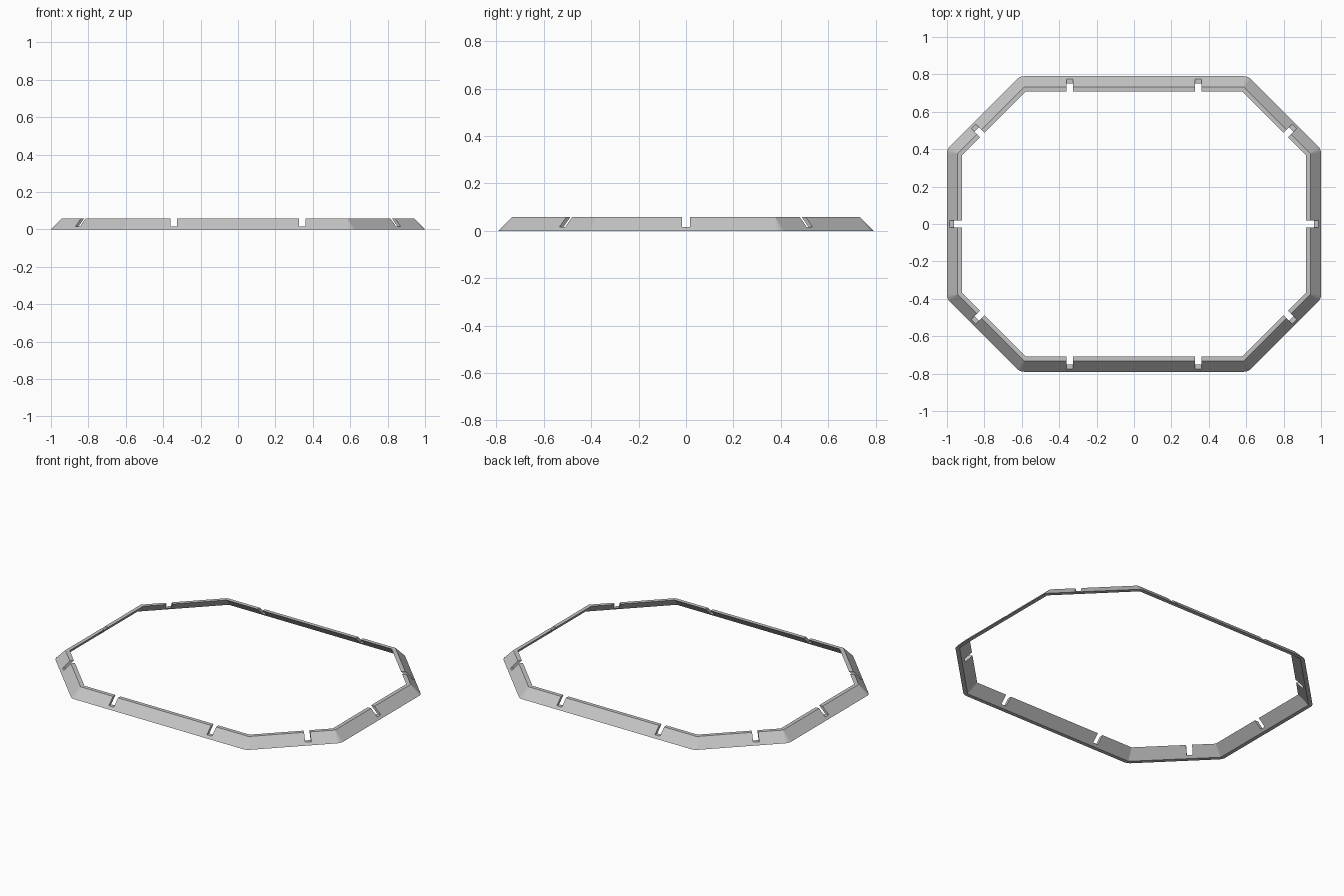
import bpy, bmesh
from math import cos, sin, tan, radians, pi
from mathutils import Vector, Matrix

default = bpy.data.objects.get("Cube")
if default:
    bpy.data.objects.remove(default, do_unlink=True)

HEIGHT = 0.058
HALF_X, HALF_Y = 0.943, 0.733      # sharp octagon at the top outer edge
CORNER_X, CORNER_Y = 0.587, 0.377
SEGMENTS = 8                       # facets per rounded corner

grey = bpy.data.materials.new("light grey")
grey.use_nodes = True
colour = (0.55, 0.55, 0.55, 1)
grey.diffuse_color = colour
grey.node_tree.nodes["Principled BSDF"].inputs["Base Color"].default_value = colour


def corners():
    """Eight corners, counter-clockwise, with the start angle of each turn."""
    first = [(HALF_X, CORNER_Y, 0), (CORNER_X, HALF_Y, 45)]
    mirrored = [(-x, y, 135 - a) for x, y, a in reversed(first)]
    half = first + mirrored
    return half + [(-x, -y, a + 180) for x, y, a in half]


def outline(offset, z, rounded):
    """Octagon moved outward by offset, with round or mitred corners."""
    points = []
    for x, y, start in corners():
        for i in range(SEGMENTS + 1):
            turn = 45 * i / SEGMENTS if rounded else 22.5
            a = radians(start + turn)
            r = offset if rounded else offset / cos(radians(22.5))
            points.append((x + r * cos(a), y + r * sin(a), z))
    return points


# Sloping octagonal rim
bm = bmesh.new()
sections = [
    outline(0.057, 0, True),
    outline(0, HEIGHT, False),
    outline(-0.024, HEIGHT, False),
    outline(0.033, 0, False),
]
rings = [[bm.verts.new(p) for p in s] for s in sections]
for k, ring in enumerate(rings):
    above = rings[(k + 1) % len(rings)]
    for i in range(len(ring)):
        j = (i + 1) % len(ring)
        bm.faces.new((ring[i], ring[j], above[j], above[i]))
bmesh.ops.remove_doubles(bm, verts=bm.verts, dist=0.0001)
bmesh.ops.recalc_face_normals(bm, faces=bm.faces)
mesh = bpy.data.meshes.new("octagonal_rim")
bm.to_mesh(mesh)
bm.free()
mesh.materials.append(grey)
rim = bpy.data.objects.new("octagonal_rim", mesh)
bpy.context.collection.objects.link(rim)

# Slots open at the top: two on each long side, one on every other side
slots = [(0.943, 0, 0), (-0.943, 0, 0)]
for sx in (-1, 1):
    for sy in (-1, 1):
        slots.append((sx * 0.343, sy * HALF_Y, 90))
        slots.append((sx * 0.83, sy * 0.495, 45 * sx * sy))

bm = bmesh.new()
for x, y, angle in slots:
    place = (Matrix.Translation((x, y, 0.065))
             @ Matrix.Rotation(radians(angle), 4, 'Z')
             @ Matrix.Diagonal((0.3, 0.035, 0.1, 1)))
    bmesh.ops.create_cube(bm, size=1, matrix=place)
cut_mesh = bpy.data.meshes.new("slot_cutter")
bm.to_mesh(cut_mesh)
bm.free()
cut_mesh.materials.append(grey)
cutter = bpy.data.objects.new("slot_cutter", cut_mesh)
bpy.context.collection.objects.link(cutter)
cutter.hide_render = True

cut = rim.modifiers.new("slots", 'BOOLEAN')
cut.operation = 'DIFFERENCE'
cut.solver = 'EXACT'
cut.object = cutter
bpy.context.view_layer.objects.active = rim
rim.select_set(True)
bpy.ops.object.modifier_apply(modifier=cut.name)
bpy.data.objects.remove(cutter, do_unlink=True)
